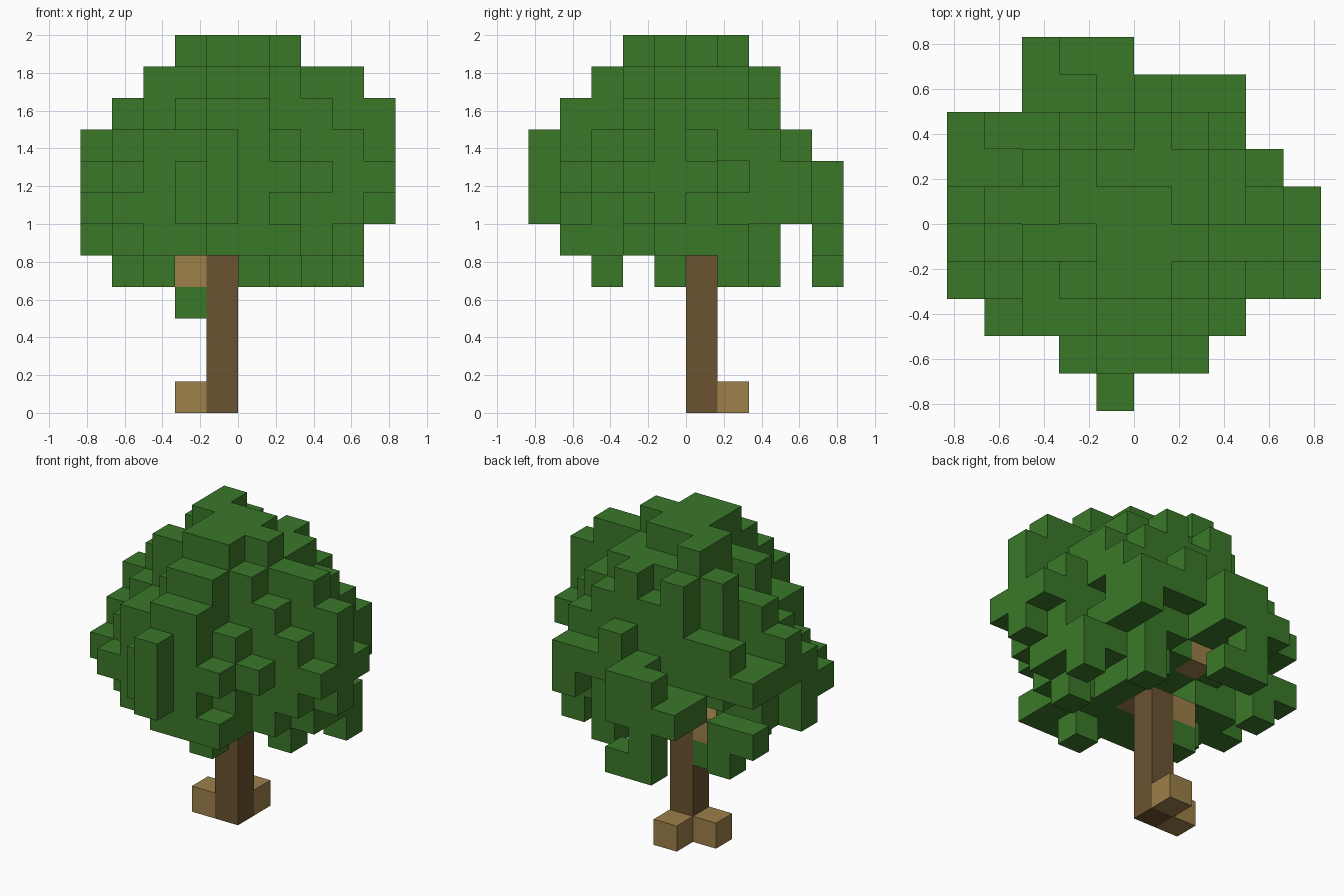
import bpy
import bmesh
from mathutils import Vector

CELL = 1 / 6  # edge length of one block

cube = bpy.data.objects.get("Cube")
if cube:
    bpy.data.objects.remove(cube, do_unlink=True)


def make_material(name, color):
    mat = bpy.data.materials.new(name)
    mat.use_nodes = True
    mat.diffuse_color = (*color, 1)
    shader = mat.node_tree.nodes["Principled BSDF"]
    shader.inputs["Base Color"].default_value = (*color, 1)
    shader.inputs["Roughness"].default_value = 0.9
    return mat


def fill(boxes):
    """Turn inclusive block ranges (x, x, y, y, z, z) into a set of cells."""
    return {
        (x, y, z)
        for x0, x1, y0, y1, z0, z1 in boxes
        for x in range(x0, x1 + 1)
        for y in range(y0, y1 + 1)
        for z in range(z0, z1 + 1)
    }


def build_blocks(name, cells, mat, hidden_by):
    """Skin a set of cells, leaving out faces between touching blocks."""
    bm = bmesh.new()
    solid = cells | hidden_by
    for cell in sorted(cells):
        center = Vector(cell) + Vector((0.5, 0.5, 0.5))
        for axis in range(3):
            for sign in (-1, 1):
                near = list(cell)
                near[axis] += sign
                if tuple(near) in solid:
                    continue
                n, u, v = Vector(), Vector(), Vector()
                n[axis] = sign / 2
                u[(axis + 1) % 3] = 0.5
                v[(axis + 2) % 3] = sign / 2
                ring = (n - u - v, n + u - v, n + u + v, n - u + v)
                bm.faces.new([bm.verts.new((center + p) * CELL) for p in ring])
    bmesh.ops.remove_doubles(bm, verts=bm.verts, dist=CELL / 100)
    mesh = bpy.data.meshes.new(name)
    bm.to_mesh(mesh)
    bm.free()
    mesh.materials.append(mat)
    obj = bpy.data.objects.new(name, mesh)
    bpy.context.collection.objects.link(obj)


leaf_green = make_material("leaf_green", (0.042, 0.188, 0.022))
bark_dark = make_material("bark_dark", (0.148, 0.088, 0.031))
bark_light = make_material("bark_light", (0.330, 0.215, 0.068))

# Trunk, roots and branches
trunk = fill([(-1, -1, 0, 0, 0, 4)])
roots = fill([(-2, -2, 0, 0, 0, 0), (-1, -1, 1, 1, 0, 0)])
branches = fill([(-2, -2, 0, 0, 4, 4), (-2, -2, 1, 1, 6, 6), (-1, -1, -1, -1, 5, 5)])

# Stepped top of the crown
crown_top = fill([
    (-2, -2, 0, 1, 10, 11),
    (-1, 0, -2, 0, 10, 11),
    (1, 1, -1, -1, 10, 11),
    (-1, 1, -2, 1, 10, 10),
    (-3, -2, -1, -1, 10, 10),
    (-1, 0, -3, -3, 9, 10),
    (2, 3, -1, -1, 9, 10),
    (-3, -3, 1, 1, 9, 10),
    (-2, -2, 2, 2, 9, 10),
    (0, 0, 2, 2, 9, 10),
    (-3, 2, -1, 1, 9, 9),
    (-2, 2, -2, -2, 9, 9),
    (-2, 1, 2, 2, 9, 9),
])

# Broad body of the crown
crown_body = fill([
    (-4, 2, -1, 0, 6, 8),
    (-3, 1, 1, 1, 6, 8),
    (-3, 2, -2, -2, 6, 8),
    (-3, 2, 2, 2, 7, 8),
    (0, 2, 2, 2, 6, 6),
    (-3, 1, -3, -3, 6, 8),
    (-4, -4, -2, -2, 5, 7),
    (3, 3, -2, 0, 6, 8),
    (-5, -4, 0, 2, 7, 7),
    (-5, -5, -1, -1, 5, 7),
    (-2, 0, -4, -4, 6, 7),
])

# Open ring of leaves around the underside
crown_skirt = fill([
    (-3, 1, -3, -2, 5, 5),
    (0, 0, -1, 1, 5, 5),
    (2, 2, -2, 1, 5, 5),
    (3, 3, -1, 0, 5, 5),
    (-4, -3, -1, 0, 5, 5),
])

# Clumps sticking out around the sides
side_clumps = fill([
    (-1, -1, -5, -5, 6, 8),
    (-1, 0, -4, -4, 5, 9),
    (1, 1, -4, -4, 7, 7),
    (1, 1, -4, -4, 5, 5),
    (2, 2, -3, -3, 7, 7),
    (4, 4, -1, -1, 6, 9),
    (4, 4, -2, -2, 7, 7),
    (4, 4, 0, 0, 7, 7),
    (2, 2, 1, 1, 6, 6),
    (2, 2, 1, 1, 8, 8),
    (-4, -4, 0, 0, 9, 9),
    (-4, -4, 2, 2, 8, 8),
    (-5, -5, 0, 0, 8, 8),
    (-5, -5, -2, -2, 6, 6),
    (-4, -4, -3, -3, 6, 6),
    (0, 0, 3, 3, 7, 8),
    (1, 1, 3, 3, 7, 7),
    (2, 2, 3, 3, 6, 7),
    (-1, -1, 3, 3, 6, 7),
    (-3, -2, 3, 3, 6, 6),
])

# Clumps hanging under the crown
hanging_clumps = fill([
    (-2, -1, 4, 4, 6, 7),
    (-3, -3, 4, 4, 6, 6),
    (-2, -2, 4, 4, 5, 5),
    (-2, -1, 4, 4, 4, 4),
    (0, 0, -3, -3, 4, 4),
    (2, 2, -1, -1, 4, 4),
    (3, 3, 1, 1, 4, 5),
    (1, 1, 2, 2, 4, 5),
    (-5, -5, 2, 2, 5, 5),
    (-4, -4, 2, 2, 4, 5),
    (-3, -3, -1, -1, 4, 4),
    (-2, -2, 0, 0, 3, 3),
])

wood = trunk | roots | branches
leaves = (crown_top | crown_body | crown_skirt | side_clumps | hanging_clumps) - wood

build_blocks("trunk", trunk, bark_dark, wood | leaves)
build_blocks("roots", roots, bark_light, wood)
build_blocks("branches", branches, bark_light, wood | leaves)
build_blocks("leaf_crown", leaves, leaf_green, wood)
